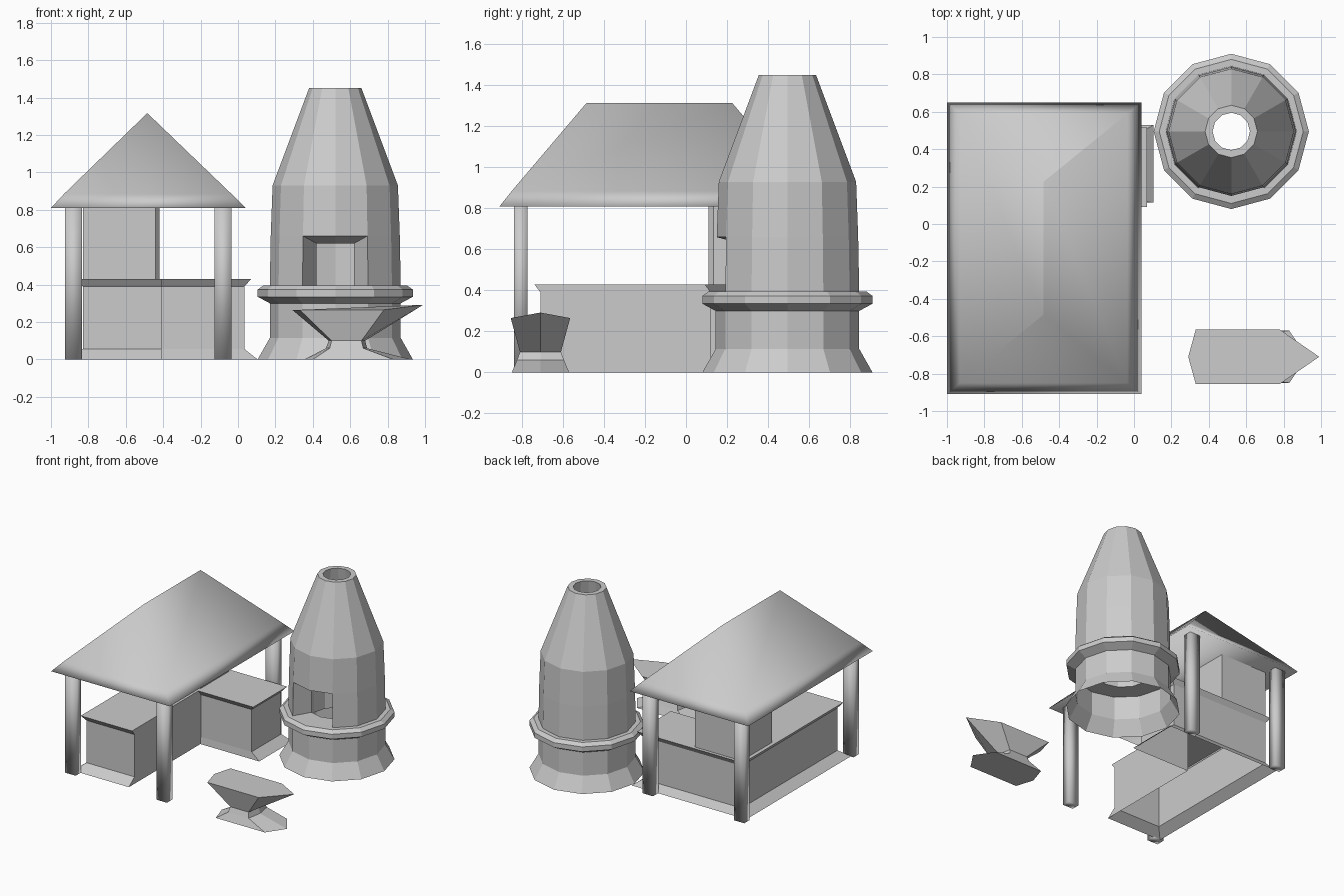
import bpy, bmesh
from math import cos, sin, pi

cube = bpy.data.objects.get("Cube")
if cube:
    bpy.data.objects.remove(cube, do_unlink=True)

grey = bpy.data.materials.new("plain_grey")
grey.use_nodes = True
grey.diffuse_color = (0.6, 0.6, 0.6, 1)
grey.node_tree.nodes["Principled BSDF"].inputs["Base Color"].default_value = (0.6, 0.6, 0.6, 1)


def loft(bm, rings, bottom=False, top=False):
    """Skin counter-clockwise rings from low to high; returns faces[level][side]."""
    loops = [[bm.verts.new(p) for p in ring] for ring in rings]
    n = len(loops[0])
    grid = [[bm.faces.new((a[i], a[(i + 1) % n], b[(i + 1) % n], b[i])) for i in range(n)]
            for a, b in zip(loops, loops[1:])]
    if bottom:
        bm.faces.new(loops[0][::-1])
    if top:
        bm.faces.new(loops[-1])
    return grid


def finish(bm, name, smooth=False):
    mesh = bpy.data.meshes.new(name)
    bm.to_mesh(mesh)
    bm.free()
    mesh.materials.append(grey)
    for face in mesh.polygons:
        face.use_smooth = smooth
    obj = bpy.data.objects.new(name, mesh)
    bpy.context.collection.objects.link(obj)
    return obj


def lofted(name, rings, bottom=True, top=True, smooth=False):
    bm = bmesh.new()
    loft(bm, rings, bottom, top)
    return finish(bm, name, smooth)


def rect(x0, x1, y0, y1, z):
    return [(x0, y0, z), (x1, y0, z), (x1, y1, z), (x0, y1, z)]


# Hipped roof, softly shaded, with a slight kick at the eaves
lofted("roof", [rect(-1, 0.04, -0.91, 0.65, 0.81),
                rect(-0.93, -0.035, -0.85, 0.59, 0.885),
                rect(-0.487, -0.483, -0.485, 0.225, 1.315)], smooth=True)

# Four roof posts
for side, px in (("right", -0.88), ("left", -0.08)):
    for end, py in (("front", -0.807), ("back", 0.56)):
        lofted(f"{end}_{side}_post",
               [rect(px - 0.046, px + 0.046, py - 0.033, py + 0.033, z) for z in (0, 0.84)],
               smooth=True)


# L-shaped counter with flared skirting and top lip, open underneath
def ell(x0, x1, x2, y0, y1, y2, z):
    return [(x0, y0, z), (x1, y0, z), (x1, y1, z), (x2, y1, z), (x2, y2, z), (x0, y2, z)]


wall = (-0.83, -0.41, 0.035, -0.71, 0.12, 0.49)
lofted("counter", [ell(-0.9, -0.41, 0.105, -0.78, 0.115, 0.53, 0),
                   ell(*wall, 0.055), ell(*wall, 0.39),
                   ell(-0.86, -0.41, 0.07, -0.74, 0.09, 0.515, 0.43)], bottom=False)

# Tall cupboard on the back corner of the counter, one edge chamfered
lofted("cupboard", [[(-0.83, 0.11, z), (-0.44, 0.11, z), (-0.42, 0.135, z),
                     (-0.42, 0.49, z), (-0.83, 0.49, z)] for z in (0.42, 0.84)])

# Hollow twelve-sided furnace: up the outside, down the flue, out to the wall
profile = [(0.415, 0), (0.35, 0.115), (0.35, 0.3), (0.415, 0.335), (0.415, 0.373),
           (0.385, 0.395), (0.35, 0.395), (0.345, 0.66), (0.335, 0.93), (0.14, 1.45),
           (0.1, 1.45), (0.2, 0.9), (0.2, 0.62), (0.2, 0.395), (0.2, 0.3), (0.35, 0.3)]
SIDES = 12
bm = bmesh.new()
grid = loft(bm, [[(0.52 + r * cos(2 * pi * i / SIDES), 0.495 + r * sin(2 * pi * i / SIDES), z)
                  for i in range(SIDES)] for r, z in profile])
# Fire opening through both front facets, with its jambs
gap = [grid[level][side] for level in (6, 12) for side in (8, 9)]
bmesh.ops.delete(bm, geom=gap, context='FACES')
rim = [e for e in bm.edges if e.is_boundary and all(v.co.z > 0.35 for v in e.verts)]
bmesh.ops.bridge_loops(bm, edges=rim)
bmesh.ops.recalc_face_normals(bm, faces=bm.faces[:])
finish(bm, "furnace")


# Anvil with a raised horn tip
def hexagon(left, a, b, right, half, z, tip=0):
    y = -0.71
    return [(left, y, z), (a, y - half, z), (b, y - half, z),
            (right, y, z + tip), (b, y + half, z), (a, y + half, z)]


lofted("anvil", [hexagon(0.355, 0.4, 0.83, 0.925, 0.14, 0),
                 hexagon(0.47, 0.49, 0.67, 0.69, 0.115, 0.06),
                 hexagon(0.485, 0.5, 0.66, 0.68, 0.1, 0.1),
                 hexagon(0.29, 0.33, 0.78, 0.99, 0.145, 0.265, 0.027)])
